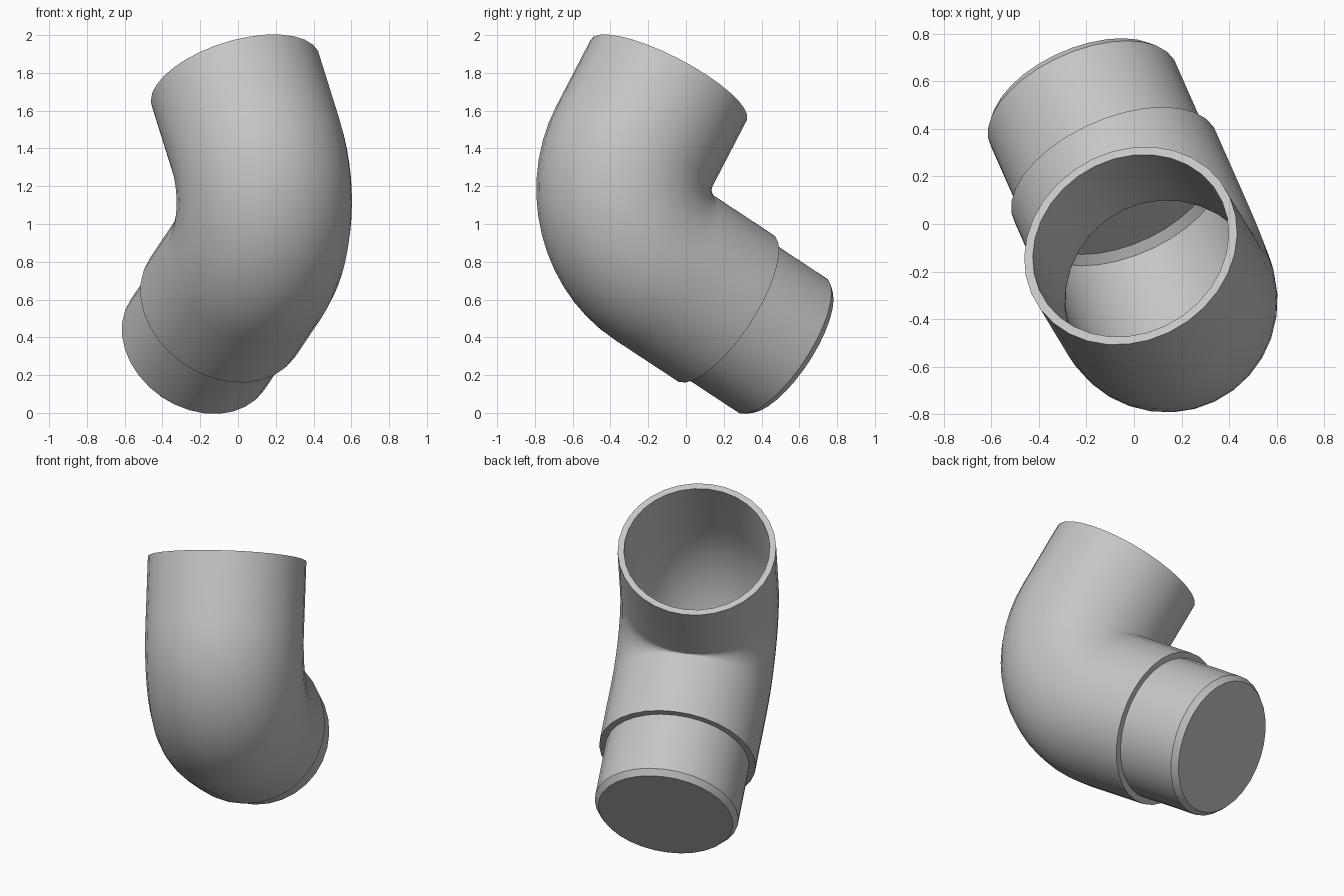
import bpy, bmesh, math
from mathutils import Vector

if "Cube" in bpy.data.objects:
    bpy.data.objects.remove(bpy.data.objects["Cube"])

SIDES = 32
BEND = 0.47                                   # centreline bend radius
OUTER, BORE, PLUG = 0.465, 0.428, 0.427       # tube radii
up = Vector((-0.268, 0.444, 0.855)).normalized()     # socket arm direction
down = Vector((-0.35, 0.79, -0.512))                 # spigot arm direction
down = (down - up * down.dot(up)).normalized()
side = up.cross(down)
corner = Vector((0.222, -0.482, 1.01))               # where the arm axes meet
hub = corner + BEND * (up + down)
SOCKET_END, SHOULDER = 0.88, 0.875


def on_down(t, r):
    return corner + down * t, up, r


def on_up(t, r):
    return corner + up * t, down, r


def bend(r, steps=14):
    """Stations round the elbow, from the spigot arm to the socket arm."""
    out = []
    for i in range(steps + 1):
        a = math.pi / 2 * i / steps
        radial = up * math.cos(a) + down * math.sin(a)
        out.append((hub - radial * BEND, radial, r))
    return out


grey = bpy.data.materials.new("plain grey")
grey.use_nodes = True
colour = (0.56, 0.56, 0.56, 1)
grey.diffuse_color = colour
grey.node_tree.nodes["Principled BSDF"].inputs["Base Color"].default_value = colour


def loft(name, stations):
    """Skin circles (centre, in-plane direction, radius) in turn and cap the last."""
    bm = bmesh.new()
    rings = []
    for centre, radial, r in stations:
        ring = []
        for k in range(SIDES):
            a = math.tau * k / SIDES
            ring.append(bm.verts.new(centre + r * (radial * math.cos(a) + side * math.sin(a))))
        rings.append(ring)
    for a, b in zip(rings, rings[1:]):
        for k in range(SIDES):
            n = (k + 1) % SIDES
            bm.faces.new((a[k], a[n], b[n], b[k]))
    bm.faces.new(rings[-1])
    bmesh.ops.recalc_face_normals(bm, faces=bm.faces)
    mesh = bpy.data.meshes.new(name)
    bm.to_mesh(mesh)
    bm.free()
    mesh.materials.append(grey)
    obj = bpy.data.objects.new(name, mesh)
    bpy.context.collection.objects.link(obj)
    bpy.ops.object.select_all(action="DESELECT")
    obj.select_set(True)
    bpy.context.view_layer.objects.active = obj
    bpy.ops.object.shade_smooth_by_angle(angle=math.radians(30))


# Elbow: shoulder ledge, outer skin, socket rim, then the bore back to its floor
elbow = [on_down(SHOULDER, PLUG), on_down(SHOULDER, OUTER)]
elbow += bend(OUTER)
elbow += [on_up(SOCKET_END, OUTER), on_up(SOCKET_END, BORE)]
elbow += bend(BORE)[::-1]
elbow += [on_down(0.73, BORE), on_down(0.765, 0.395)]
loft("elbow_body", elbow)

# Spigot: narrower closed end with a chamfered lip
spigot = [on_down(SHOULDER, PLUG), on_down(1.26, PLUG), on_down(1.295, 0.4)]
loft("spigot", spigot)
